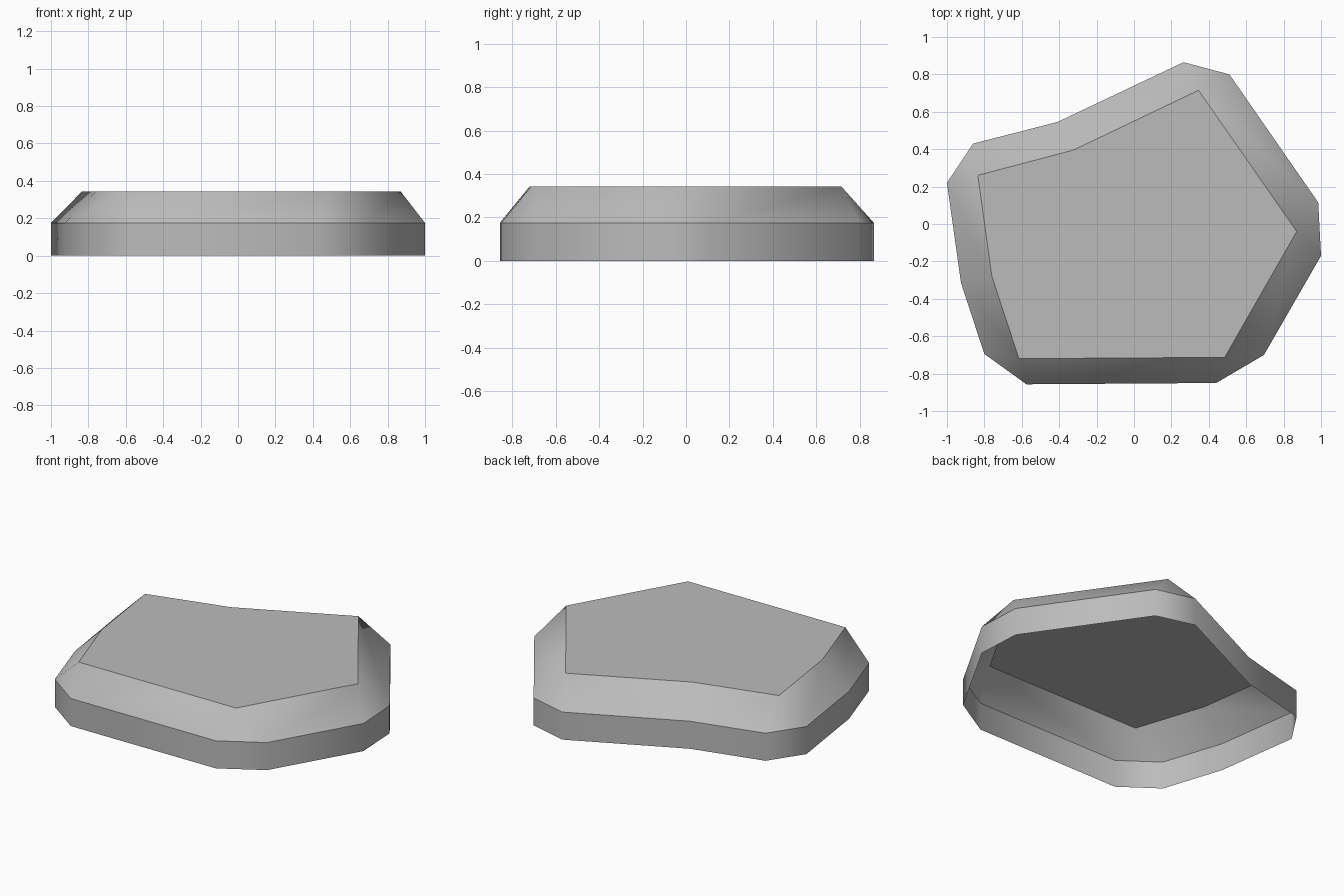
import bpy
import bmesh

cube = bpy.data.objects.get("Cube")
if cube:
    bpy.data.objects.remove(cube, do_unlink=True)

RIM_Z, TOP_Z = 0.175, 0.343

# Top outline, each corner with the base outline points that fan out from it
CORNERS = [
    ((-0.835, 0.26), [(-1.0, 0.22), (-0.86, 0.43)]),
    ((-0.325, 0.395), [(-0.41, 0.545)]),
    ((0.345, 0.715), [(0.265, 0.865), (0.51, 0.80)]),
    ((0.87, -0.04), [(0.985, 0.115), (1.0, -0.17)]),
    ((0.485, -0.713), [(0.695, -0.70), (0.44, -0.85)]),
    ((-0.615, -0.72), [(-0.575, -0.857), (-0.80, -0.695)]),
    ((-0.76, -0.28), [(-0.925, -0.315)]),
]

# Plain grey stone
stone = bpy.data.materials.new("stone_grey")
stone.use_nodes = True
grey = (0.5, 0.5, 0.5, 1)
stone.diffuse_color = grey
stone.node_tree.nodes["Principled BSDF"].inputs["Base Color"].default_value = grey

bm = bmesh.new()
top, rim, foot, owner = [], [], [], []
for (x, y), fan in CORNERS:
    corner = bm.verts.new((x, y, TOP_Z))
    top.append(corner)
    for px, py in fan:
        rim.append(bm.verts.new((px, py, RIM_Z)))
        foot.append(bm.verts.new((px, py, 0)))
        owner.append(corner)

# Flat top, sloped shoulder and upright wall; the underside stays open
cap = bm.faces.new(top[::-1])
for i in range(len(rim)):
    j = (i + 1) % len(rim)
    bm.faces.new((foot[j], foot[i], rim[i], rim[j]))
    shoulder = [rim[j], rim[i], owner[i]]
    if owner[j] is not owner[i]:
        shoulder.append(owner[j])
    bm.faces.new(shoulder)

bm.normal_update()
if cap.normal.z < 0:
    bmesh.ops.reverse_faces(bm, faces=[cap])
for face in bm.faces:
    if face is not cap:
        c = face.calc_center_median()
        if face.normal.x * c.x + face.normal.y * c.y < 0:
            face.normal_flip()
    face.smooth = True

# Smooth around each band, crisp along the top outline and the rim
for edge in bm.edges:
    a, b = edge.verts
    edge.smooth = not (a.co.z == b.co.z and a.co.z > 0)

mesh = bpy.data.meshes.new("stone_slab")
bm.to_mesh(mesh)
bm.free()
mesh.materials.append(stone)
slab = bpy.data.objects.new("stone_slab", mesh)
bpy.context.collection.objects.link(slab)
